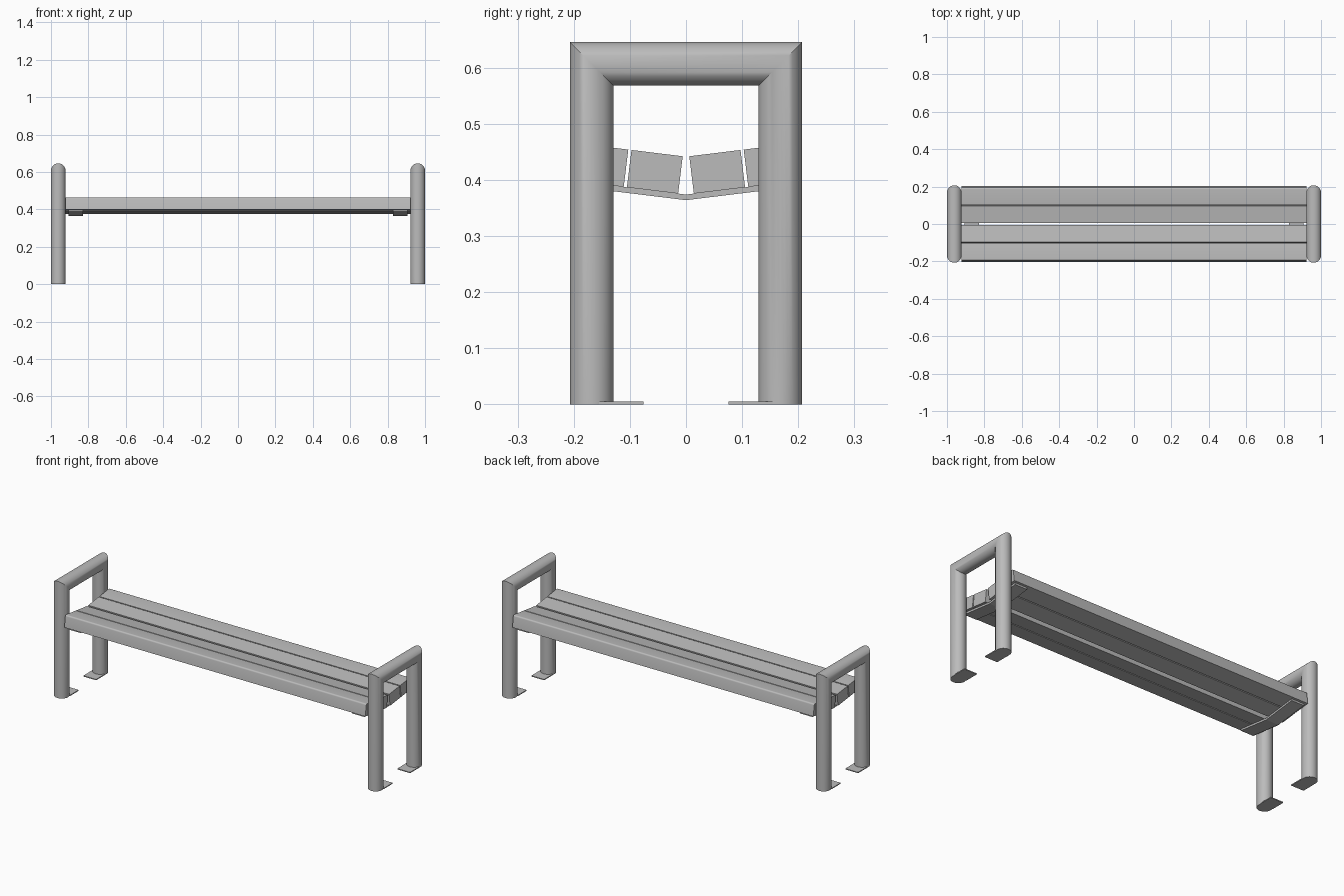
import bpy, bmesh, math
from mathutils import Vector

if "Cube" in bpy.data.objects:
    bpy.data.objects.remove(bpy.data.objects["Cube"], do_unlink=True)

grey = bpy.data.materials.new("plain grey")
grey.use_nodes = True
colour = (0.5, 0.5, 0.5, 1)
grey.diffuse_color = colour
grey.node_tree.nodes["Principled BSDF"].inputs["Base Color"].default_value = colour

TUBE_X, TUBE_Y, TUBE_Z, TUBE_R = 0.961, 0.168, 0.607, 0.039
SIDES = 32
SEAT_X = 0.921
TILT = 0.122
SLAT_W, SLAT_H = 0.092, 0.067


def finish(name, bm, smooth=False):
    """Turn a bmesh into a named, coloured object."""
    bmesh.ops.recalc_face_normals(bm, faces=bm.faces)
    mesh = bpy.data.meshes.new(name)
    bm.to_mesh(mesh)
    bm.free()
    mesh.materials.append(grey)
    obj = bpy.data.objects.new(name, mesh)
    bpy.context.collection.objects.link(obj)
    if smooth:
        bpy.ops.object.select_all(action="DESELECT")
        obj.select_set(True)
        bpy.context.view_layer.objects.active = obj
        bpy.ops.object.shade_smooth_by_angle(angle=math.radians(30))
    return obj


def extrude_x(name, profile, x0, x1, smooth=False):
    """Extrude a (y, z) outline along x."""
    bm = bmesh.new()
    face = bm.faces.new([bm.verts.new((x0, y, z)) for y, z in profile])
    moved = bmesh.ops.extrude_face_region(bm, geom=[face])["geom"]
    verts = [g for g in moved if isinstance(g, bmesh.types.BMVert)]
    bmesh.ops.translate(bm, verts=verts, vec=Vector((x1 - x0, 0, 0)))
    return finish(name, bm, smooth)


def tube_frame(name, x):
    """Round tube bent into an arch with mitred corners."""
    bm = bmesh.new()
    rings = []
    for side, top in ((-1, False), (-1, True), (1, True), (1, False)):
        ring = []
        for i in range(SIDES):
            a = math.tau * i / SIDES
            out = TUBE_R * math.sin(a)
            z = TUBE_Z + out if top else 0
            ring.append(bm.verts.new((x + TUBE_R * math.cos(a), side * (TUBE_Y + out), z)))
        rings.append(ring)
    for a, b in zip(rings, rings[1:]):
        for i in range(SIDES):
            j = (i + 1) % SIDES
            bm.faces.new((a[i], a[j], b[j], b[i]))
    bm.faces.new(rings[0])
    bm.faces.new(rings[-1])
    return finish(name, bm, True)


def slat_profile(side, start, outer):
    """Tilted plank section; the outer plank has an eased top edge."""
    w, h, r = SLAT_W, SLAT_H, 0.008
    pts = [(0, 0), (w, 0)]
    if outer:
        for i in range(5):
            a = math.pi / 2 * i / 4
            pts.append((w - r + r * math.cos(a), h - r + r * math.sin(a)))
    else:
        pts.append((w, h))
    pts.append((0, h))
    c, s = math.cos(TILT), math.sin(TILT)
    return [(side * (start + u * c - v * s), 0.374 + start * math.tan(TILT) + u * s + v * c)
            for u, v in pts]


# Seat planks, rising outward from the middle
for side, label in ((-1, "front"), (1, "back")):
    extrude_x(label + "_inner_slat", slat_profile(side, 0.014, False), -SEAT_X, SEAT_X)
    extrude_x(label + "_outer_slat", slat_profile(side, 0.111, True), -SEAT_X, SEAT_X, True)

# End frames, foot plates and seat brackets
for sx, label in ((-1, "right"), (1, "left")):
    tube_frame(label + "_end_frame", sx * TUBE_X)
    for sy, end in ((-1, "front"), (1, "back")):
        plate = [(sy * 0.076, 0), (sy * 0.155, 0), (sy * 0.155, 0.005), (sy * 0.076, 0.005)]
        extrude_x(f"{label}_{end}_foot_plate", plate,
                  sx * TUBE_X - TUBE_R, sx * TUBE_X + TUBE_R)
    rise = 0.19 * math.tan(TILT)
    bracket = [(-0.19, 0.364 + rise), (0, 0.364), (0.19, 0.364 + rise),
               (0.19, 0.374 + rise), (0, 0.374), (-0.19, 0.374 + rise)]
    extrude_x(label + "_seat_bracket", bracket, sx * 0.83, sx * 0.906)
